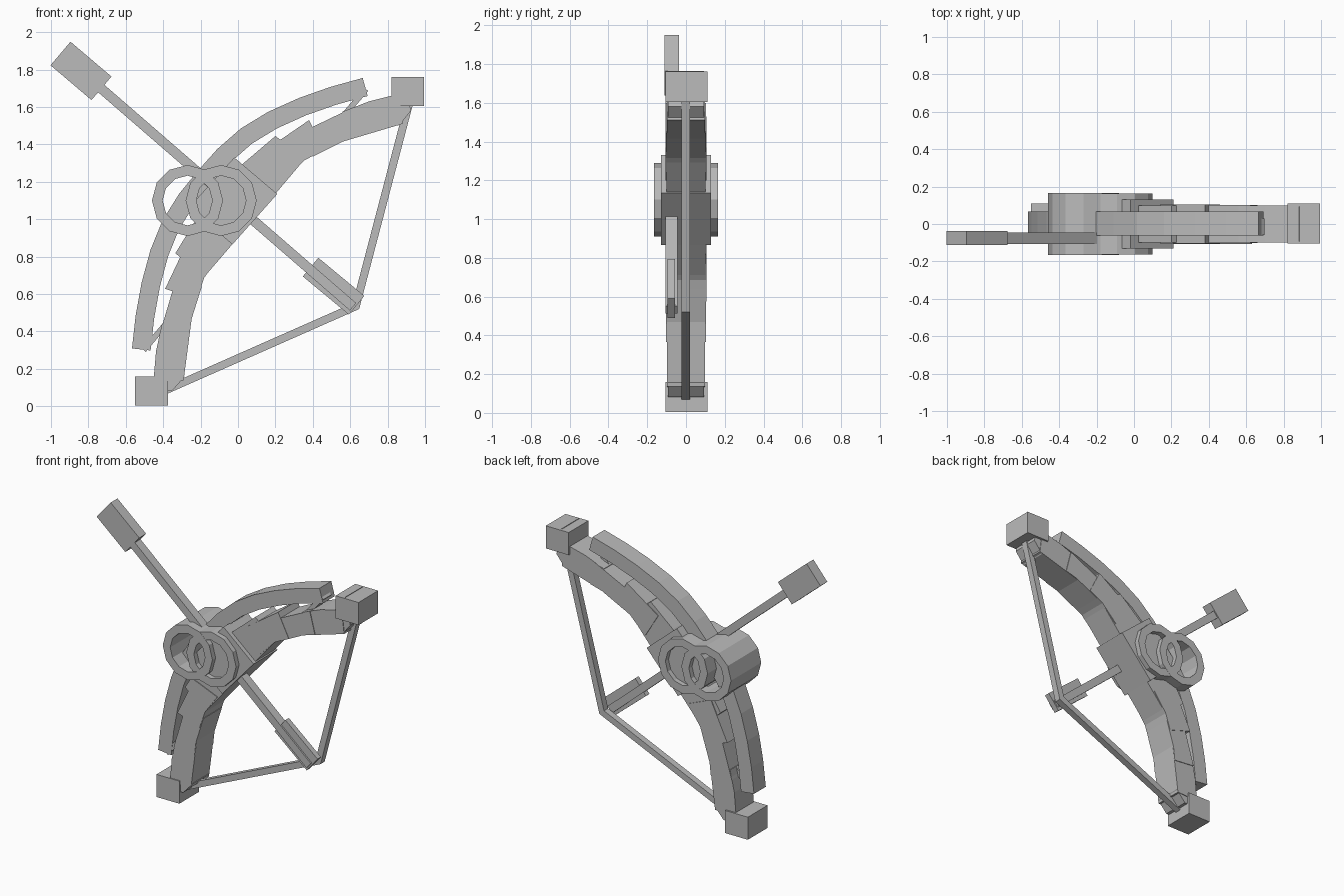
import bpy, bmesh, math
from mathutils import Vector

if "Cube" in bpy.data.objects:
    bpy.data.objects.remove(bpy.data.objects["Cube"])

grey = bpy.data.materials.new("plain grey")
grey.diffuse_color = (0.5, 0.5, 0.5, 1)
grey.use_nodes = True
grey.node_tree.nodes["Principled BSDF"].inputs["Base Color"].default_value = grey.diffuse_color

# Bow symmetry line: the lower half mirrors the upper half across the arrow
MID = Vector((0.2225, 0.885))
ALONG = Vector((1.365, 1.6)).normalized()


def mirror(p):
    p = Vector(p)
    return p - 2 * (p - MID).dot(ALONG) * ALONG


def finish(bm, name):
    bmesh.ops.recalc_face_normals(bm, faces=bm.faces)
    me = bpy.data.meshes.new(name)
    bm.to_mesh(me)
    bm.free()
    me.materials.append(grey)
    ob = bpy.data.objects.new(name, me)
    bpy.context.collection.objects.link(ob)
    return ob


def prism(name, outline, y0, y1):
    """Extrude an x-z outline through y."""
    bm = bmesh.new()
    a = [bm.verts.new((p[0], y0, p[1])) for p in outline]
    b = [bm.verts.new((p[0], y1, p[1])) for p in outline]
    n = len(a)
    bm.faces.new(a)
    bm.faces.new(b[::-1])
    for i in range(n):
        j = (i + 1) % n
        bm.faces.new((a[i], b[i], b[j], a[j]))
    return finish(bm, name)


def ribbon(name, path, width, y0, y1):
    """Mitred rectangular bar following an x-z path."""
    pts = [Vector(p) for p in path]
    bm = bmesh.new()
    rings = []
    for i, p in enumerate(pts):
        d0 = (p - pts[i - 1]).normalized() if i else (pts[1] - p).normalized()
        d1 = (pts[i + 1] - p).normalized() if i < len(pts) - 1 else d0
        t = (d0 + d1).normalized()
        n = Vector((-t.y, t.x)) * (width / 2 / max(t.dot(d0), 0.4))
        q, r = p + n, p - n
        rings.append([bm.verts.new(c) for c in (
            (q.x, y0, q.y), (q.x, y1, q.y), (r.x, y1, r.y), (r.x, y0, r.y))])
    bm.faces.new(rings[0])
    bm.faces.new(rings[-1][::-1])
    for a, b in zip(rings, rings[1:]):
        for k in range(4):
            m = (k + 1) % 4
            bm.faces.new((a[k], a[m], b[m], b[k]))
    return finish(bm, name)


def tube(name, cx, cz, ro, ri, half, n=12):
    """Hollow ring whose axis runs along y."""
    bm = bmesh.new()
    loops = []
    for r, y in ((ro, -half), (ro, half), (ri, half), (ri, -half)):
        loops.append([bm.verts.new((cx + r * math.cos(2 * math.pi * i / n), y,
                                    cz + r * math.sin(2 * math.pi * i / n)))
                      for i in range(n)])
    for k in range(4):
        a, b = loops[k], loops[(k + 1) % 4]
        for i in range(n):
            j = (i + 1) % n
            bm.faces.new((a[i], a[j], b[j], b[i]))
    return finish(bm, name)


# Limbs: overlapping blocks, upper half given, lower half mirrored
limb = [
    ([(0.03, 1.30), (0.20, 1.445), (0.36, 1.325), (0.14, 1.065), (-0.05, 1.2)], 0.1),
    ([(0.14, 1.365), (0.38, 1.53), (0.46, 1.37), (0.355, 1.315), (0.24, 1.2)], 0.105),
    ([(0.36, 1.475), (0.62, 1.60), (0.66, 1.445), (0.57, 1.42), (0.40, 1.335)], 0.102),
    ([(0.56, 1.575), (0.70, 1.63), (0.86, 1.67), (0.88, 1.51), (0.56, 1.415)], 0.098),
    ([(0.80, 1.60), (0.885, 1.764), (0.925, 1.58), (0.86, 1.50)], 0.094),
]
for i, (outline, half) in enumerate(limb):
    prism(f"upper_limb_{i + 1}", outline, -half, half)
    prism(f"lower_limb_{i + 1}", [mirror(p) for p in outline], -half, half)

# Tip blocks, square to the world axes
for name, x, z in (("upper_tip", 0.82, 1.605), ("lower_tip", -0.55, 0.004)):
    prism(name, [(x, z), (x + 0.175, z), (x + 0.175, z + 0.156), (x, z + 0.156)],
          -0.105, 0.11)

# Outer rail curving in front of the limbs, with end struts
half_rail = [(0.68, 1.707), (0.51, 1.66), (0.345, 1.602), (0.185, 1.53),
             (0.045, 1.445), (-0.075, 1.34)]
ribbon("outer_rail", half_rail + [(-0.178, 1.225)] + [mirror(p) for p in half_rail[::-1]],
       0.1, -0.062, 0.067)
strut = [(0.57, 1.56), (0.685, 1.695)]
ribbon("upper_strut", strut, 0.03, -0.06, 0.03)
ribbon("lower_strut", [mirror(p) for p in strut], 0.03, -0.06, 0.03)

# Grip block and the two interlocking rings
prism("grip_block", [(-0.02, 1.33), (0.21, 1.135), (-0.03, 0.865), (-0.26, 1.065)],
      -0.13, 0.13)
tube("left_ring", -0.27, 1.1, 0.19, 0.133, 0.165)
tube("right_ring", -0.09, 1.1, 0.19, 0.133, 0.164)

# Bow string
ribbon("bow_string", [(0.915, 1.62), (0.63, 0.535), (-0.40, 0.08)], 0.042, -0.024, 0.021)

# Arrow: shaft, block head and plate feathers
ribbon("arrow_shaft", [(-0.75, 1.715), (0.615, 0.532)], 0.052, -0.107, -0.045)
ribbon("arrow_head", [(-0.949, 1.886), (-0.73, 1.70)], 0.165, -0.112, -0.037)
ribbon("arrow_feathers", [(0.388, 0.744), (0.634, 0.54)], 0.13, -0.096, -0.058)
